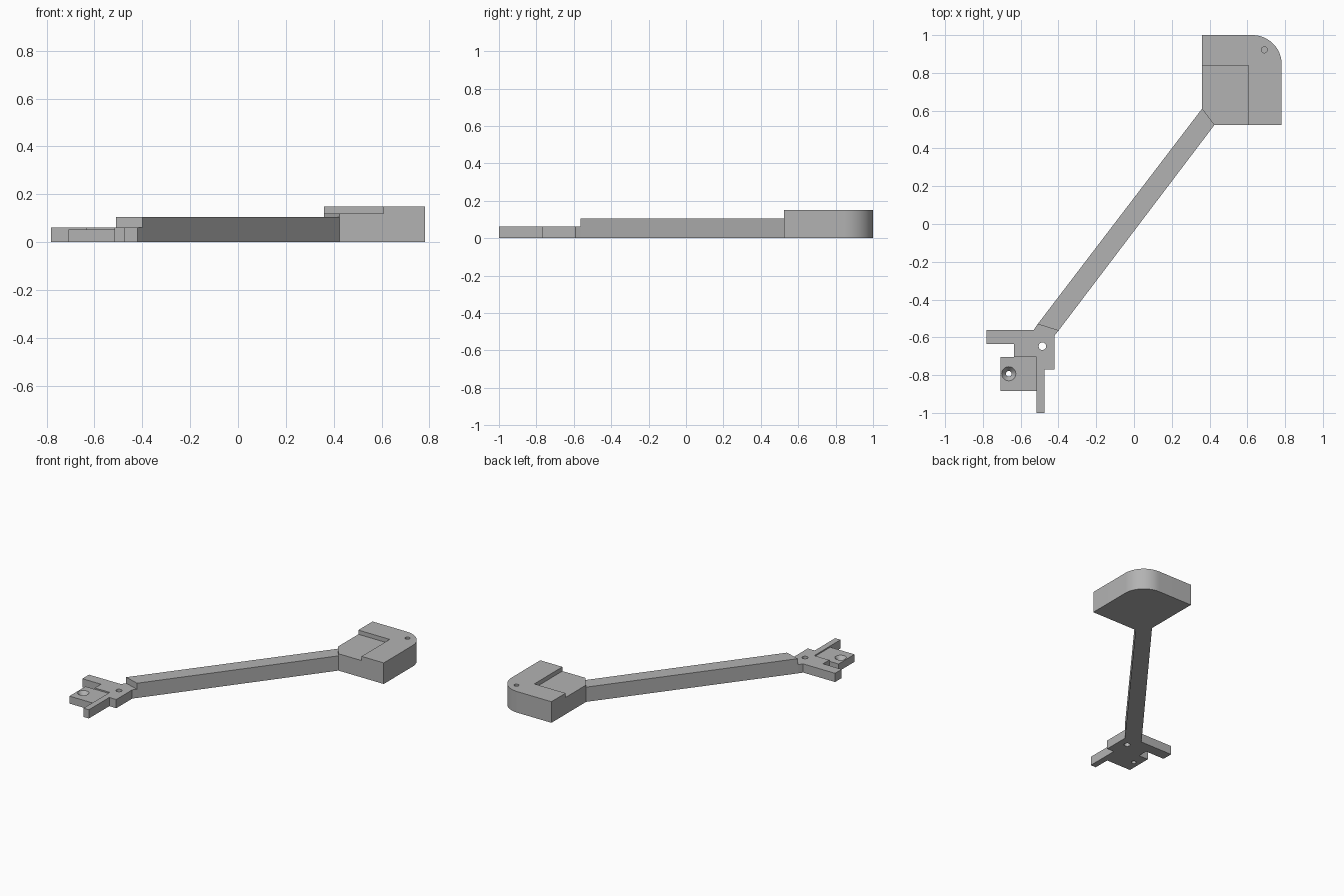
import bpy, bmesh
from math import cos, sin, pi

if "Cube" in bpy.data.objects:
    bpy.data.objects.remove(bpy.data.objects["Cube"], do_unlink=True)

# Single flat colour
grey = bpy.data.materials.new("plain_grey")
grey.use_nodes = True
grey.diffuse_color = (0.45, 0.45, 0.45, 1)
grey.node_tree.nodes["Principled BSDF"].inputs["Base Color"].default_value = grey.diffuse_color


def link_mesh(name, bm):
    bmesh.ops.recalc_face_normals(bm, faces=bm.faces)
    mesh = bpy.data.meshes.new(name)
    bm.to_mesh(mesh)
    bm.free()
    mesh.materials.append(grey)
    obj = bpy.data.objects.new(name, mesh)
    bpy.context.collection.objects.link(obj)
    return obj


def slab(name, outline, bottom, top):
    """Extrude a flat outline between two heights."""
    bm = bmesh.new()
    face = bm.faces.new([bm.verts.new((x, y, bottom)) for x, y in outline])
    grown = bmesh.ops.extrude_face_region(bm, geom=[face])["geom"]
    verts = [v for v in grown if isinstance(v, bmesh.types.BMVert)]
    bmesh.ops.translate(bm, verts=verts, vec=(0, 0, top - bottom))
    return link_mesh(name, bm)


def box(name, x0, x1, y0, y1, z0, z1):
    return slab(name, [(x0, y0), (x1, y0), (x1, y1), (x0, y1)], z0, z1)


def drill(name, x, y, r_low, r_high, z0, z1):
    """Round or tapered cutter standing between two heights."""
    bm = bmesh.new()
    bmesh.ops.create_cone(bm, cap_ends=True, segments=32, radius1=r_low,
                          radius2=r_high, depth=z1 - z0)
    bmesh.ops.translate(bm, verts=bm.verts, vec=(x, y, (z0 + z1) / 2))
    return link_mesh(name, bm)


def cut(target, *cutters):
    """Subtract the cutters, bake the result and discard them."""
    for cutter in cutters:
        mod = target.modifiers.new("cut", 'BOOLEAN')
        mod.operation = 'DIFFERENCE'
        mod.solver = 'EXACT'
        mod.object = cutter
    graph = bpy.context.evaluated_depsgraph_get()
    baked = bpy.data.meshes.new_from_object(target.evaluated_get(graph))
    target.modifiers.clear()
    target.data = baked
    for cutter in cutters:
        bpy.data.objects.remove(cutter, do_unlink=True)


# Shared joints where the arm meets the head and the foot
head_joint = [(0.425, 0.523), (0.36, 0.61)]
foot_joint = [(-0.51, -0.53), (-0.40, -0.565)]

# Head block with one rounded corner, a stepped pocket and a blind hole
radius = 0.155
corner = [(0.782 - radius + radius * cos(a), 1 - radius + radius * sin(a))
          for a in (i * pi / 48 for i in range(25))]
head = slab("head_block", [head_joint[0], (0.782, 0.523)] + corner
            + [(0.36, 1.0), head_joint[1]], 0, 0.15)
cut(head,
    box("pocket_cutter", 0.3, 0.607, 0.45, 0.84, 0.12, 0.25),
    drill("head_hole_cutter", 0.69, 0.922, 0.016, 0.016, 0.06, 0.2))

# Slanted arm
slab("arm", head_joint + foot_joint, 0, 0.105)

# Foot bracket with two prongs and a through hole
foot = slab("foot_bracket", [
    foot_joint[0], (-0.53, -0.56), (-0.782, -0.56), (-0.782, -0.635),
    (-0.635, -0.635), (-0.635, -0.705), (-0.517, -0.705), (-0.517, -1.0),
    (-0.475, -1.0), (-0.475, -0.77), (-0.42, -0.77), (-0.42, -0.59),
    foot_joint[1]], 0, 0.062)
cut(foot, drill("foot_hole_cutter", -0.485, -0.647, 0.02, 0.02, -0.05, 0.15))

# Lower tab with a countersunk screw hole
tab = box("screw_tab", -0.708, -0.517, -0.885, -0.705, 0, 0.053)
cut(tab,
    drill("screw_hole_cutter", -0.663, -0.793, 0.015, 0.015, -0.05, 0.1),
    drill("countersink_cutter", -0.663, -0.793, 0.015, 0.0385, 0.025, 0.0545))

# Smooth the curved walls while keeping the edges crisp
bpy.ops.object.select_all(action='DESELECT')
for part in (head, foot, tab):
    part.select_set(True)
bpy.context.view_layer.objects.active = head
bpy.ops.object.shade_smooth_by_angle(angle=pi / 6)
